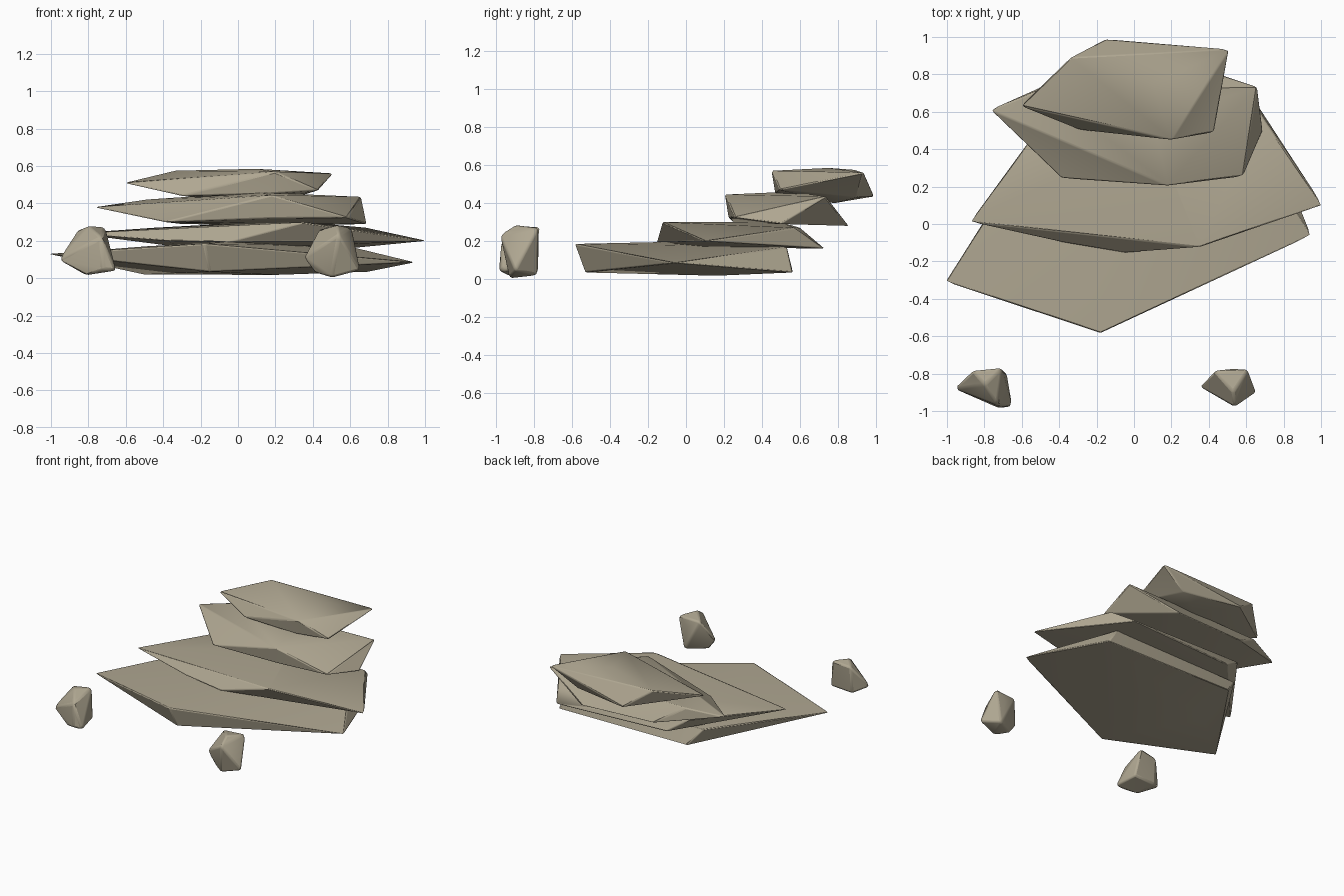
import bpy, bmesh, math

if "Cube" in bpy.data.objects:
    bpy.data.objects.remove(bpy.data.objects["Cube"])

stone = bpy.data.materials.new("beige_stone")
stone.diffuse_color = (0.43, 0.385, 0.285, 1)
stone.use_nodes = True
stone.node_tree.nodes["Principled BSDF"].inputs["Base Color"].default_value = stone.diffuse_color


def rock(name, points, bevel):
    """Chiselled stone: hull of its corner points with worn edges."""
    bm = bmesh.new()
    for p in points:
        bm.verts.new(p)
    hull = bmesh.ops.convex_hull(bm, input=bm.verts)
    inner = {g for g in hull["geom_interior"] if isinstance(g, bmesh.types.BMVert)}
    bmesh.ops.delete(bm, geom=list(inner), context='VERTS')
    bmesh.ops.dissolve_limit(bm, angle_limit=math.radians(3),
                             verts=bm.verts, edges=bm.edges)
    bmesh.ops.recalc_face_normals(bm, faces=bm.faces)
    mesh = bpy.data.meshes.new(name)
    bm.to_mesh(mesh)
    bm.free()
    mesh.materials.append(stone)
    ob = bpy.data.objects.new(name, mesh)
    bpy.context.collection.objects.link(ob)
    mod = ob.modifiers.new("worn_edges", 'BEVEL')
    mod.width = bevel
    mod.segments = 2
    mod.limit_method = 'ANGLE'
    mod.angle_limit = math.radians(20)
    bpy.ops.object.select_all(action='DESELECT')
    bpy.context.view_layer.objects.active = ob
    ob.select_set(True)
    bpy.ops.object.shade_smooth_by_angle(angle=math.radians(30))


# Four stacked slabs stepping up towards the back
rock("bottom_slab", [
    (-1.01, -.31, .13), (-.18, -.585, .185), (-.15, -.53, .035), (.95, -.06, .085),
    (-.5, .16, .02), (.2, .16, .018), (-.4, .56, .045), (.7, .56, .035),
    (.6, .53, .17), (-.5, .5, .17), (0, .1, .2)], .008)

rock("second_slab", [
    (-.88, .01, .24), (.35, -.125, .3), (-.38, -.1, .2), (-.05, -.155, .195),
    (1.01, .1, .2), (.69, .57, .27), (.6, .73, .16), (-.3, .67, .165),
    (-.45, .6, .27), (.3, .1, .17), (.1, .5, .3)], .008)

rock("third_slab", [
    (-.77, .61, .38), (-.39, .245, .3), (.18, .205, .445), (.19, .225, .32),
    (.585, .255, .325), (.69, .5, .29), (.66, .735, .435), (-.5, .72, .42),
    (.1, .55, .46), (.3, .855, .28), (-.3, .82, .29)], .008)

rock("top_slab", [
    (-.61, .63, .51), (-.34, .89, .575), (-.15, .99, .435), (.51, .935, .56),
    (.43, .49, .47), (.2, .45, .57), (-.3, .505, .44), (.15, .47, .45),
    (.3, .9, .43), (.1, .78, .4), (.1, .75, .585)], .008)

# Two loose stones in front
rock("left_stone", [
    (-.96, -.88, .1), (-.86, -.785, .255), (-.71, -.77, .275), (-.73, -.97, .22),
    (-.65, -.975, .04), (-.72, -.985, .05), (-.81, -.93, .015), (-.8, -.86, .28),
    (-.68, -.8, .06), (-.86, -.8, .05)], .012)

rock("right_stone", [
    (.35, -.87, .11), (.43, -.785, .26), (.53, -.775, .2), (.61, -.78, .27),
    (.53, -.9, .285), (.54, -.98, .235), (.655, -.9, .045), (.5, -.93, .003),
    (.41, -.87, .03), (.56, -.78, .02)], .012)
